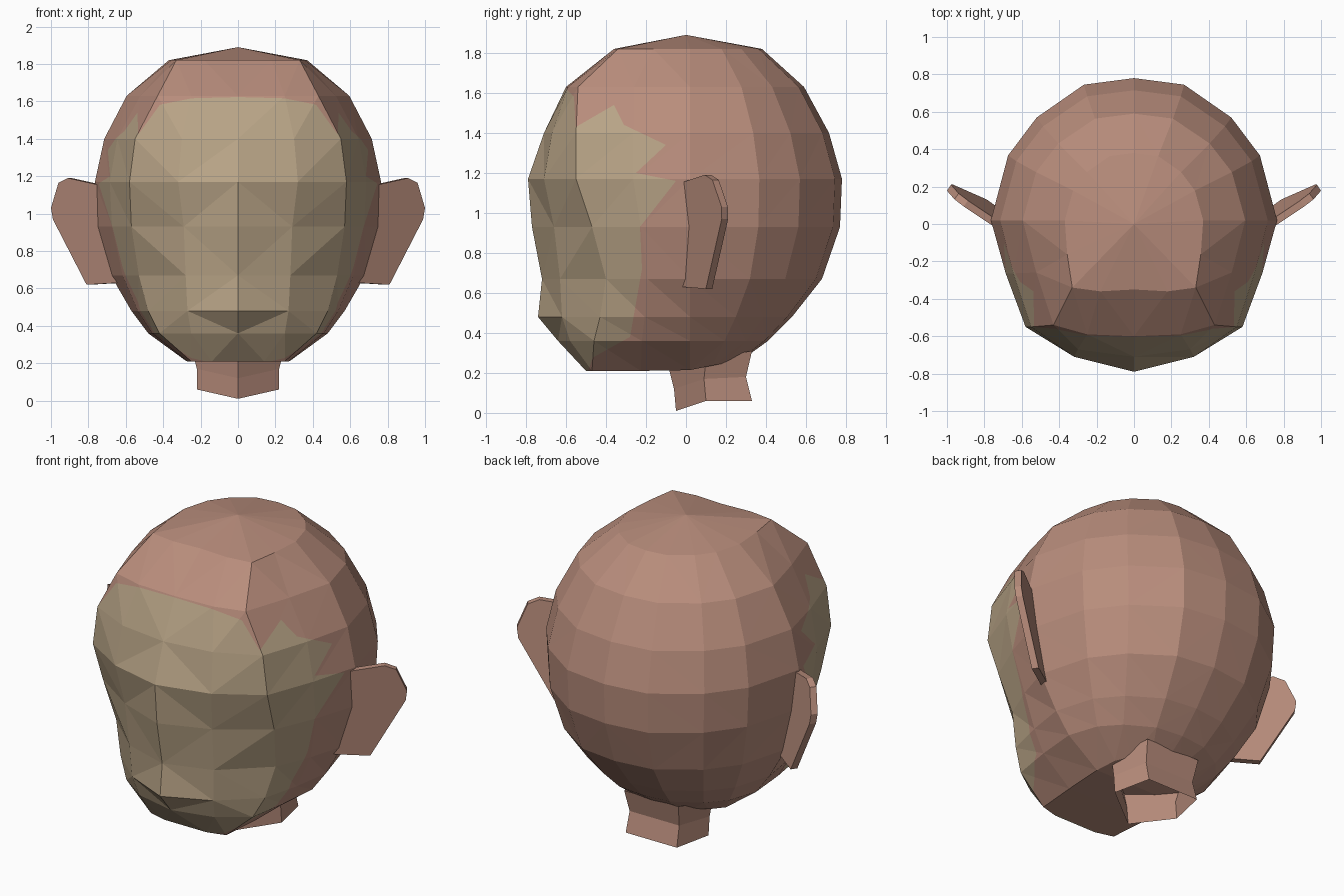
import bpy
import bmesh
from mathutils import Vector

cube = bpy.data.objects.get("Cube")
if cube:
    bpy.data.objects.remove(cube, do_unlink=True)


def make_material(name, rgb):
    mat = bpy.data.materials.new(name)
    mat.use_nodes = True
    color = (*rgb, 1)
    mat.diffuse_color = color
    mat.node_tree.nodes["Principled BSDF"].inputs["Base Color"].default_value = color
    return mat


SKIN = make_material("brown skin", (0.48, 0.265, 0.20))
FACE = make_material("tan face", (0.48, 0.37, 0.24))


def finish(name, bm, *materials):
    mesh = bpy.data.meshes.new(name)
    bm.to_mesh(mesh)
    bm.free()
    for mat in materials:
        mesh.materials.append(mat)
    obj = bpy.data.objects.new(name, mesh)
    bpy.context.collection.objects.link(obj)
    return obj


def full_ring(half):
    """Complete a half outline that runs from the front centre to the back."""
    mirrored = [(-x, y, z) for x, y, z in reversed(half) if x > 0]
    return half + mirrored


def bridge(bm, lower, upper):
    for i in range(len(lower)):
        j = (i + 1) % len(lower)
        bm.faces.new((lower[i], lower[j], upper[j], upper[i]))


def inside(y, z, outline):
    hit = False
    for (y0, z0), (y1, z1) in zip(outline, outline[1:] + outline[:1]):
        if (z0 > z) != (z1 > z) and y < y0 + (z - z0) * (y1 - y0) / (z1 - z0):
            hit = not hit
    return hit


# Head levels: height, front depth, mid face x/y, face edge x/y, half width, back depth
LEVELS = [
    (0.21, -0.50, 0.14, -0.50, 0.25, -0.47, 0.28, 0.28),
    (0.36, -0.64, 0.25, -0.58, 0.42, -0.46, 0.48, 0.41),
    (0.48, -0.74, 0.27, -0.62, 0.48, -0.43, 0.57, 0.53),
    (0.67, -0.72, 0.28, -0.63, 0.53, -0.40, 0.68, 0.68),
    (0.93, -0.77, 0.29, -0.66, 0.57, -0.47, 0.75, 0.77),
    (1.17, -0.79, 0.32, -0.71, 0.58, -0.55, 0.765, 0.78),
    (1.40, -0.71, 0.30, -0.67, 0.55, -0.55, 0.715, 0.715),
    (1.63, -0.60, 0.25, -0.59, 0.43, -0.54, 0.595, 0.59),
    (1.82, -0.35, 0.18, -0.36, 0.33, -0.34, 0.37, 0.38),
]
BACK = [(0.88, 0.47), (0.68, 0.73), (0.35, 0.955), (0, 1)]

# Head shell
bm = bmesh.new()
rings = []
for z, front, mx, my, ex, ey, w, back in LEVELS:
    half = [(0, front, z), (mx, my, z), (ex, ey, z),
            ((ex + w) * 0.51, ey * 0.48, z), (w, 0.02, z)]
    half += [(w * a, back * b, z) for a, b in BACK]
    if z < 0.3:
        half = [(x, y, z + 0.2 * max(0, y)) for x, y, z in half]
    rings.append([bm.verts.new(p) for p in full_ring(half)])
for lower, upper in zip(rings, rings[1:]):
    bridge(bm, lower, upper)
crown = bm.verts.new((0, 0, 1.89))
top = rings[-1]
for i, v in enumerate(top):
    bm.faces.new((v, top[(i + 1) % len(top)], crown))
bm.faces.new(rings[0][::-1])
bmesh.ops.triangulate(bm, faces=bm.faces[:])

# Face patch: cut its jagged side outline into the shell, then colour inside it
EDGE = [(-0.62, 1.64), (-0.56, 1.58), (-0.55, 1.43), (-0.36, 1.54),
        (-0.31, 1.44), (-0.10, 1.34), (-0.25, 1.20), (-0.05, 1.16),
        (-0.23, 0.93), (-0.22, 0.72), (-0.28, 0.38), (-0.46, 0.28),
        (-0.50, 0.19)]
for a, b in zip(EDGE, EDGE[1:]):
    lo, hi = min(a[1], b[1]) - 0.02, max(a[1], b[1]) + 0.02
    near = [f for f in bm.faces
            if min(v.co.y for v in f.verts) < 0
            and max(v.co.z for v in f.verts) > lo
            and min(v.co.z for v in f.verts) < hi]
    geom = set(near)
    for f in near:
        geom.update(f.edges)
        geom.update(f.verts)
    bmesh.ops.bisect_plane(bm, geom=list(geom), plane_co=(0, *a),
                           plane_no=(0, b[1] - a[1], a[0] - b[0]), dist=0.0005)
outline = EDGE + [(-1, 0.19), (-1, 1.64)]
for f in bm.faces:
    c = f.calc_center_median()
    f.material_index = int(inside(c.y, c.z, outline))
bmesh.ops.recalc_face_normals(bm, faces=bm.faces[:])
finish("head", bm, SKIN, FACE)

# Neck: open, six-sided tube
bm = bmesh.new()
SECTIONS = [
    [(0, -0.05, 0.01), (0.22, 0.10, 0.06), (0.17, 0.33, 0.06)],
    [(0, -0.06, 0.12), (0.22, 0.09, 0.17), (0.165, 0.30, 0.18)],
    [(0, -0.09, 0.24), (0.245, 0.10, 0.27), (0.18, 0.33, 0.31)],
]
rings = [[bm.verts.new(p) for p in full_ring(s)] for s in SECTIONS]
for lower, upper in zip(rings, rings[1:]):
    bridge(bm, lower, upper)
finish("neck", bm, SKIN)

# Ears: swept-back slabs, outlined in x and z
EAR = [(0.64, 0.63), (0.81, 0.62), (0.99, 0.97), (1.0, 1.03),
       (0.96, 1.165), (0.91, 1.19), (0.73, 1.15)]
for side, name in ((1, "left_ear"), (-1, "right_ear")):
    bm = bmesh.new()
    front = []
    for x, z in EAR:
        hinge = 0.67 + 0.19 * (z - 0.63)
        front.append(Vector((x, 0.7 * (x - hinge), z)))
    rear = [p + Vector((-0.022, 0.032, 0)) for p in front]
    loops = [[bm.verts.new((p.x * side, p.y, p.z)) for p in pts]
             for pts in (front, rear)]
    bridge(bm, *loops)
    for loop in loops:
        bm.faces.new(loop)
    bmesh.ops.recalc_face_normals(bm, faces=bm.faces[:])
    finish(name, bm, SKIN)
